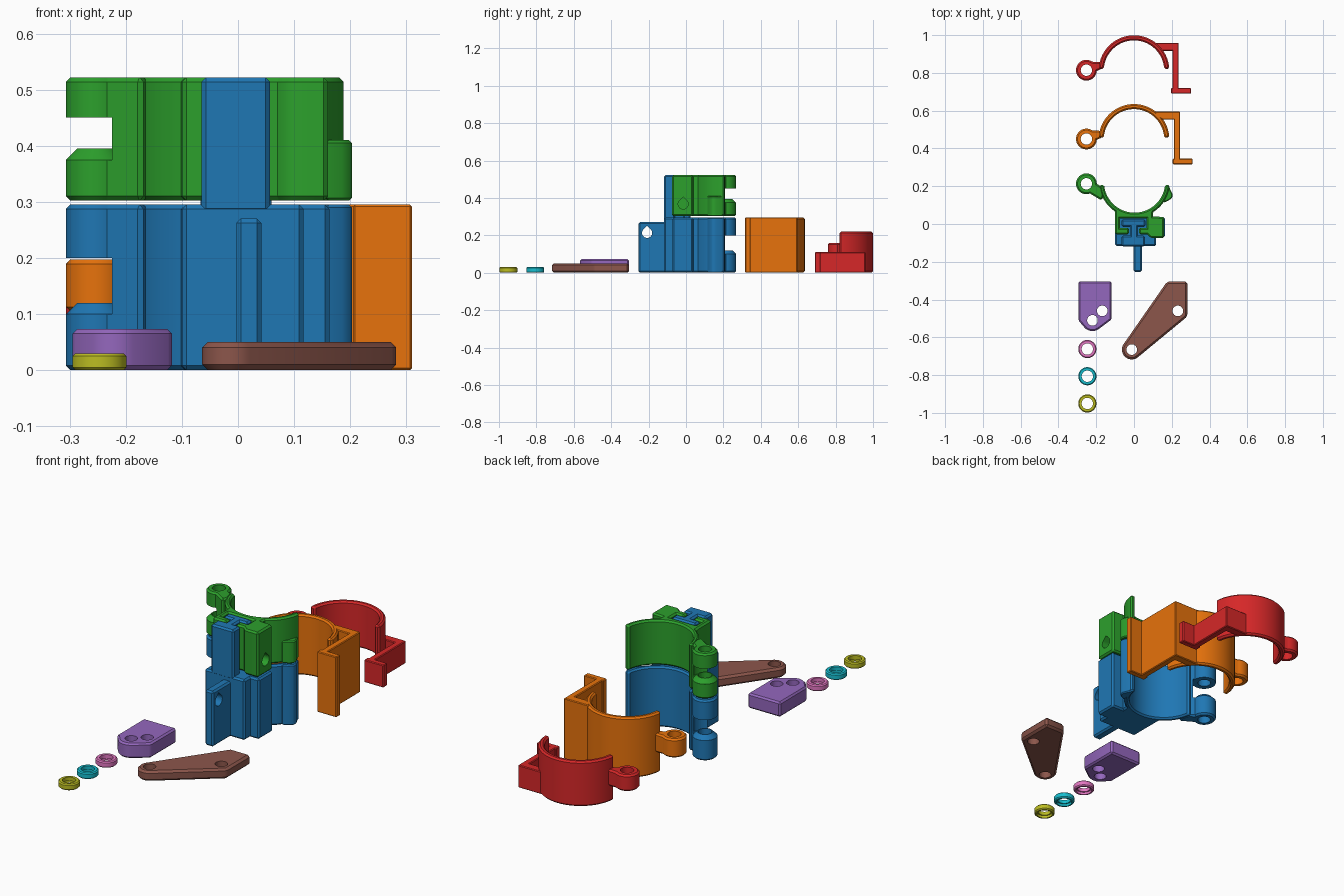
import bpy, bmesh
from math import sin, cos, radians
from mathutils import Matrix

cube = bpy.data.objects.get("Cube")
if cube:
    bpy.data.objects.remove(cube)


def material(name, hexcode):
    chans = [int(hexcode[i:i + 2], 16) / 255 for i in (0, 2, 4)]
    col = [c / 12.92 if c < 0.04 else ((c + 0.055) / 1.055) ** 2.4 for c in chans] + [1]
    m = bpy.data.materials.new(name)
    m.use_nodes = True
    m.diffuse_color = col
    m.node_tree.nodes["Principled BSDF"].inputs["Base Color"].default_value = col
    return m


BLUE = material("blue", "1f77b4")
ORANGE = material("orange", "ff7f0e")
GREEN = material("green", "2ca02c")
RED = material("red", "d62728")
PURPLE = material("purple", "9467bd")
BROWN = material("brown", "8c564b")
PINK = material("pink", "e377c2")
OLIVE = material("olive", "bcbd22")
CYAN = material("cyan", "17becf")
ALONG_X = Matrix(((0, 0, 1, 0), (1, 0, 0, 0), (0, 1, 0, 0), (0, 0, 0, 1)))


def arc(cx, cy, r, a0=0, a1=352.5, step=7.5):
    n = max(2, round(abs(a1 - a0) / step))
    angles = [radians(a0 + (a1 - a0) * i / n) for i in range(n + 1)]
    return [(cx + r * cos(a), cy + r * sin(a)) for a in angles]


def rect(x0, y0, x1, y1):
    return [(x0, y0), (x1, y0), (x1, y1), (x0, y1)]


def prism(name, outline, z0, z1, mat=None, chamfer=0.008, matrix=None):
    """Extruded outline with chamfered rims and convex corners."""
    bm = bmesh.new()
    base = bm.faces.new([bm.verts.new((x, y, z0)) for x, y in outline])
    ext = bmesh.ops.extrude_face_region(bm, geom=[base], use_keep_orig=True)
    top = [v for v in ext["geom"] if isinstance(v, bmesh.types.BMVert)]
    for v in top:
        v.co.z = z1
    bmesh.ops.recalc_face_normals(bm, faces=bm.faces)
    if chamfer:
        sharp = [e for e in bm.edges if e.is_convex and e.calc_face_angle(0) > 0.7]
        bmesh.ops.bevel(bm, geom=sharp, offset=chamfer, offset_type='OFFSET',
                        segments=1, affect='EDGES', clamp_overlap=True)
    if matrix:
        bm.transform(matrix)
    mesh = bpy.data.meshes.new(name)
    bm.to_mesh(mesh)
    bm.free()
    obj = bpy.data.objects.new(name, mesh)
    bpy.context.collection.objects.link(obj)
    if mat:
        mesh.materials.append(mat)
        bpy.ops.object.select_all(action='DESELECT')
        obj.select_set(True)
        bpy.context.view_layer.objects.active = obj
        bpy.ops.object.shade_smooth_by_angle(angle=radians(30))
    return obj


def cut(obj, outline, z0, z1, matrix=None):
    cutter = prism("cutter", outline, z0, z1, chamfer=0, matrix=matrix)
    cutter.hide_render = True
    mod = obj.modifiers.new("cut", 'BOOLEAN')
    mod.operation = 'DIFFERENCE'
    mod.solver = 'EXACT'
    mod.object = cutter
    bpy.context.view_layer.objects.active = obj
    bpy.ops.object.modifier_apply(modifier=mod.name)
    bpy.data.objects.remove(cutter)


def teardrop(y, z, r=0.027):
    return arc(y, z, r, 135, 405) + [(y, z + r * 1.414)]


# Fixed half clamps: cradle, hinge and latch lip
CX, CY = 0.003, 0.222
HX, HY = -0.252, 0.213


def cradle(name, mat, block, z0, z1, seat, gap_top, lip_top):
    outline = (arc(CX, CY, 0.187, 185, 236, 4) + block
               + arc(CX, CY, 0.187, 302, 355, 4) + arc(CX, CY, 0.162, 355, 185, 4))
    body = prism(name + "_cradle", outline, z0, z1, mat)
    prism(name + "_latch_lip", [(0.155, 0.112), (0.185, 0.125), (0.203, 0.14), (0.203, 0.16),
                                (0.182, 0.205), (0.17, 0.205)], z0, lip_top, mat, 0.005)
    arm = [(-0.172, 0.125), (-0.16, 0.15), (-0.17, 0.195)]
    hinge = prism(name + "_hinge", arc(HX, HY, 0.055, 0, 290) + arm, z0, z1, mat)
    cut(hinge, arc(HX, HY, 0.063), seat - 0.02, gap_top)
    cone = prism(name + "_hinge_seat", arc(HX, HY, 0.0545), z0 + 0.005, seat, mat, 0.02)
    for part in (hinge, cone):
        cut(part, arc(HX, HY, 0.03), -1, 1)
    return body


blue_block = [(-0.1, 0.045), (-0.1, -0.117), (0.117, -0.117), (0.117, -0.072),
              (0.163, -0.072), (0.163, 0.037), (0.1, 0.04)]
green_block = [(-0.1, 0.04), (-0.1, -0.055), (-0.026, -0.055), (-0.026, -0.02),
               (-0.073, -0.02), (-0.073, 0.03), (0.066, 0.03), (0.066, -0.02),
               (0.026, -0.02), (0.026, -0.055), (0.07, -0.055), (0.09, -0.075),
               (0.16, -0.075), (0.16, 0.037), (0.1, 0.04)]
cradle("lower", BLUE, blue_block, 0, 0.295, 0.12, 0.2, 0.295)
upper = cradle("upper", GREEN, green_block, 0.302, 0.522, 0.395, 0.45, 0.41)
cut(upper, teardrop(-0.015, 0.367), 0.08, 0.3, ALONG_X)

# Sliding rail and mounting fin
prism("rail", [(-0.065, -0.118), (0.057, -0.118), (0.057, -0.06), (0.02, -0.06),
               (0.02, -0.015), (0.06, -0.015), (0.06, 0.025), (-0.067, 0.025),
               (-0.067, -0.015), (-0.022, -0.015), (-0.022, -0.06), (-0.065, -0.06)],
      0.28, 0.522, BLUE)
fin = prism("mounting_fin", rect(-0.003, -0.253, 0.042, -0.1), 0, 0.27, BLUE)
cut(fin, teardrop(-0.208, 0.213), -0.1, 0.1, ALONG_X)


# Swinging half clamps: arch, latch bracket and hinge knuckle
def swing_clamp(name, mat, cy, height, bracket_height, k0, k1, foot, dx):
    prism(name + "_arch", arc(0, cy, 0.187, 3, 177, 4) + arc(0, cy, 0.16, 177, 3, 4),
          0, height, mat)
    prism(name + "_latch_bracket",
          [(0.15, cy + 0.105), (0.212 + dx, cy + 0.105), (0.212 + dx, cy + foot + 0.03),
           (0.205 + dx, cy + foot + 0.03), (0.205 + dx, cy + foot), (0.31 + dx, cy + foot),
           (0.31 + dx, cy + foot + 0.03), (0.244 + dx, cy + foot + 0.03),
           (0.244 + dx, cy + 0.147), (0.107, cy + 0.147), (0.12, cy + 0.122)],
          0, bracket_height, mat)
    knuckle = prism(name + "_knuckle", arc(-0.252, cy + 0.002, 0.055, 55, 355)
                    + [(-0.17, cy + 0.01), (-0.167, cy + 0.045)], k0, k1, mat)
    cut(knuckle, arc(-0.252, cy + 0.002, 0.03), -1, 1)


swing_clamp("lower_swing", ORANGE, 0.448, 0.295, 0.295, 0.105, 0.197, -0.132, 0)
swing_clamp("upper_swing", RED, 0.812, 0.22, 0.11, 0.08, 0.16, -0.122, -0.008)

# Drilled lever plates
plate = prism("short_plate", [(-0.295, -0.305), (-0.295, -0.51)] + arc(-0.22, -0.51, 0.057, 225, 305)
              + [(-0.118, -0.505), (-0.118, -0.305)], 0, 0.073, PURPLE)
for x, y in ((-0.22, -0.51), (-0.168, -0.46)):
    cut(plate, arc(x, y, 0.028), -1, 1)
lever = prism("long_lever", [(0.282, -0.305), (0.175, -0.305)] + arc(-0.012, -0.665, 0.052, 145, 310)
              + [(0.282, -0.49)], 0, 0.05, BROWN, 0.01)
for x, y in ((-0.012, -0.665), (0.232, -0.46)):
    cut(lever, arc(x, y, 0.028), -1, 1)

# Small washers, counterbored underneath
for name, mat, y in (("pink", PINK, -0.662), ("cyan", CYAN, -0.806), ("olive", OLIVE, -0.95)):
    washer = prism(name + "_washer", arc(-0.247, y, 0.048), 0, 0.03, mat, 0.005)
    cut(washer, arc(-0.247, y, 0.03), -1, 1)
    cut(washer, arc(-0.247, y, 0.036), -1, 0.012)
